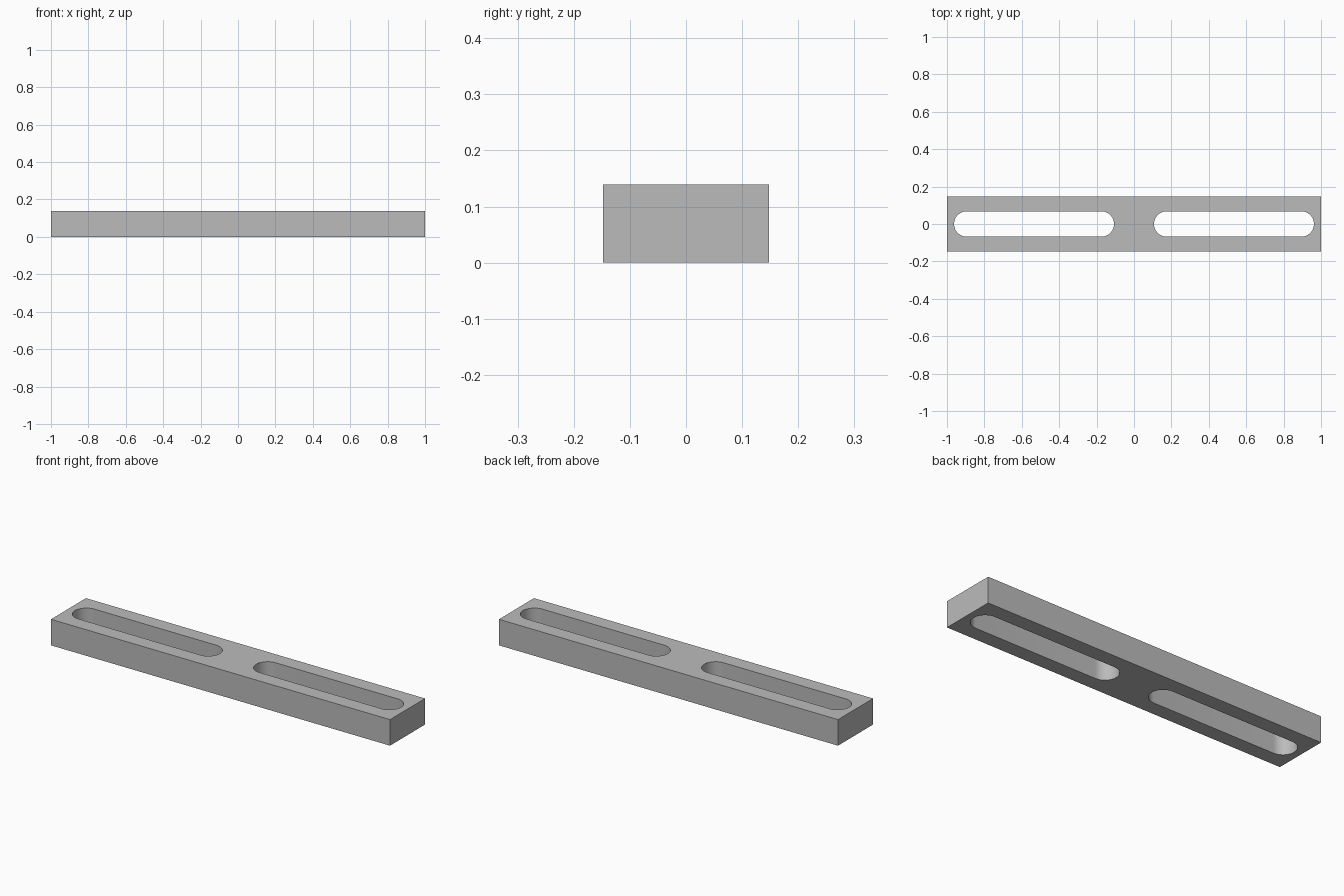
import bpy
import bmesh
from math import cos, sin, pi, radians

LENGTH, WIDTH, HEIGHT = 2.0, 0.295, 0.139
SLOT_INNER, SLOT_OUTER, SLOT_RADIUS = 0.107, 0.962, 0.068
ARC_STEPS = 24

default = bpy.data.objects.get("Cube")
if default:
    bpy.data.objects.remove(default, do_unlink=True)

# Plain grey metal
grey = bpy.data.materials.new("grey metal")
grey.use_nodes = True
colour = (0.5, 0.5, 0.5, 1)
grey.diffuse_color = colour
grey.node_tree.nodes["Principled BSDF"].inputs["Base Color"].default_value = colour


def prism(name, outline, bottom, top):
    """Extrude a counter-clockwise outline between two heights."""
    bm = bmesh.new()
    face = bm.faces.new([bm.verts.new((x, y, bottom)) for x, y in outline])
    result = bmesh.ops.extrude_face_region(bm, geom=[face])
    raised = [v for v in result["geom"] if isinstance(v, bmesh.types.BMVert)]
    bmesh.ops.translate(bm, verts=raised, vec=(0, 0, top - bottom))
    bmesh.ops.recalc_face_normals(bm, faces=bm.faces)
    mesh = bpy.data.meshes.new(name)
    bm.to_mesh(mesh)
    bm.free()
    mesh.materials.append(grey)
    obj = bpy.data.objects.new(name, mesh)
    bpy.context.collection.objects.link(obj)
    return obj


def slot_outline(start, end, radius):
    """Straight slot with a half-round at each end."""
    points = []
    for centre, first in ((end - radius, -pi / 2), (start + radius, pi / 2)):
        for i in range(ARC_STEPS + 1):
            a = first + pi * i / ARC_STEPS
            points.append((centre + radius * cos(a), radius * sin(a)))
    return points


# Rectangular bar
hx, hy = LENGTH / 2, WIDTH / 2
bar = prism("slotted_bar", [(-hx, -hy), (hx, -hy), (hx, hy), (-hx, hy)], 0, HEIGHT)
bpy.ops.object.select_all(action="DESELECT")
bar.select_set(True)
bpy.context.view_layer.objects.active = bar

# Long slots cut right through, one on each half
for name, start, end in (("left_slot_cutter", SLOT_INNER, SLOT_OUTER),
                         ("right_slot_cutter", -SLOT_OUTER, -SLOT_INNER)):
    cutter = prism(name, slot_outline(start, end, SLOT_RADIUS), -HEIGHT, 2 * HEIGHT)
    cutter.hide_render = True
    cut = bar.modifiers.new(name, "BOOLEAN")
    cut.operation = "DIFFERENCE"
    cut.solver = "EXACT"
    cut.object = cutter
    bpy.ops.object.modifier_apply(modifier=cut.name)
    bpy.data.objects.remove(cutter, do_unlink=True)

# Smooth slot ends, crisp edges
bpy.ops.object.shade_smooth_by_angle(angle=radians(30))
